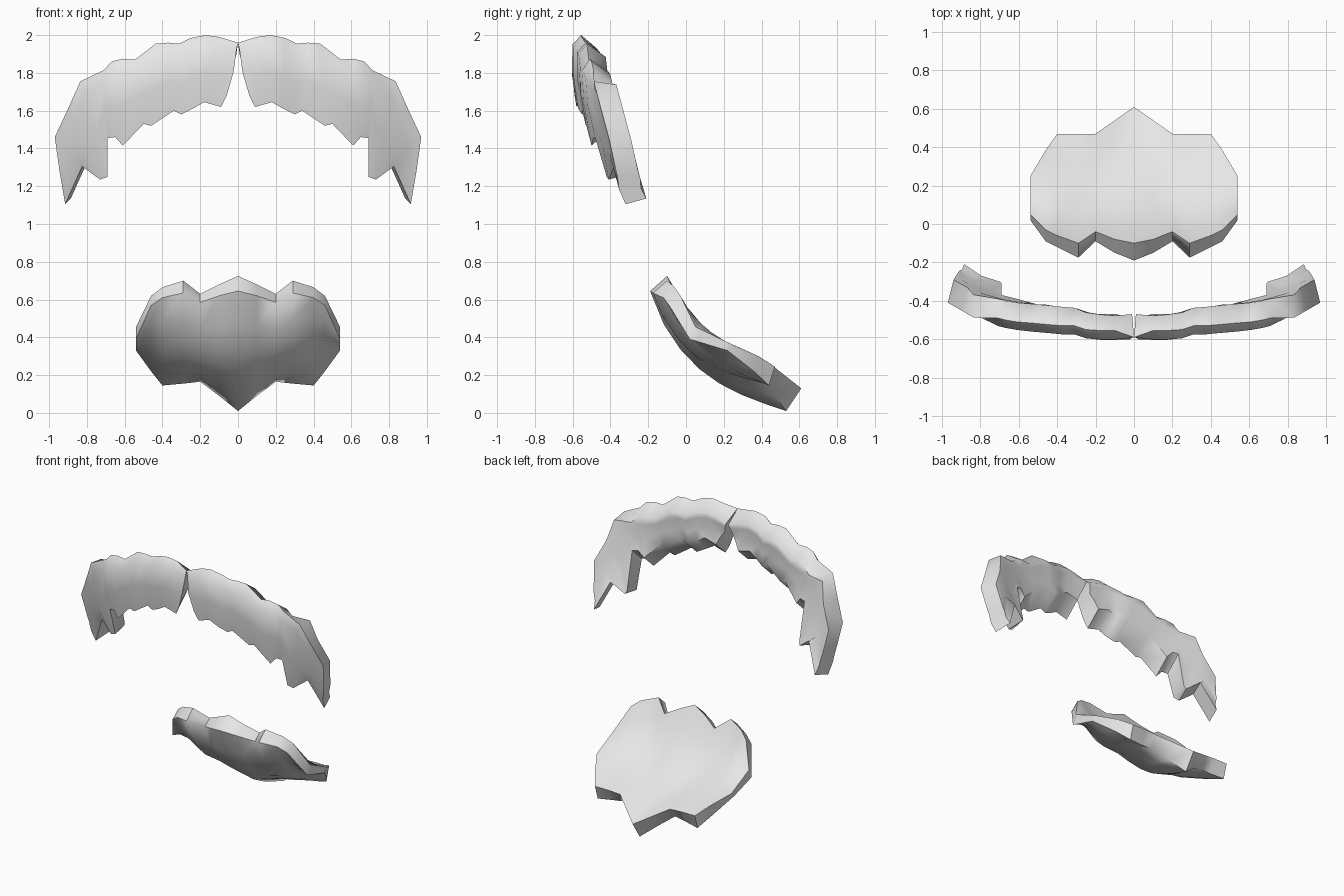
import bpy, bmesh, math
from mathutils import Vector

cube = bpy.data.objects.get("Cube")
if cube:
    bpy.data.objects.remove(cube, do_unlink=True)

# Single pale grey material
grey = bpy.data.materials.new("pale_grey")
grey.use_nodes = True
colour = (0.8, 0.8, 0.8, 1)
grey.diffuse_color = colour
shader = next(n for n in grey.node_tree.nodes if n.type == 'BSDF_PRINCIPLED')
shader.inputs["Base Color"].default_value = colour


def loft(name, rings, side=1):
    """Join closed cross-sections into a solid; side -1 mirrors it in x."""
    bm = bmesh.new()
    loops = [[bm.verts.new((side * p[0], p[1], p[2])) for p in ring] for ring in rings]
    count = len(loops[0])
    for a, b in zip(loops, loops[1:]):
        for i in range(count):
            j = (i + 1) % count
            bm.faces.new((a[i], a[j], b[j], b[i]))
    # End caps are ladders of quads across each section
    for ring in (loops[0], loops[-1]):
        for i in range(count // 2 - 1):
            bm.faces.new((ring[i], ring[i + 1], ring[count - 2 - i], ring[count - 1 - i]))
    bmesh.ops.recalc_face_normals(bm, faces=bm.faces[:])
    mesh = bpy.data.meshes.new(name)
    bm.to_mesh(mesh)
    bm.free()
    mesh.materials.append(grey)
    obj = bpy.data.objects.new(name, mesh)
    bpy.context.collection.objects.link(obj)
    return obj


def smooth(obj):
    bpy.ops.object.select_all(action='DESELECT')
    obj.select_set(True)
    bpy.context.view_layer.objects.active = obj
    bpy.ops.object.shade_smooth_by_angle(angle=math.radians(58))


# Fringe stations: top x, top z, top front y, bottom x, bottom z, bottom front y
fringe = [
    (0, 1.96, -.59, .06, 1.68, -.59),
    (.1, 1.99, -.605, .09, 1.62, -.58),
    (.17, 2, -.605, .18, 1.645, -.58),
    (.25, 1.985, -.6, .24, 1.61, -.57),
    (.31, 1.955, -.58, .3, 1.58, -.55),
    (.37, 1.96, -.58, .34, 1.6, -.55),
    (.435, 1.955, -.575, .46, 1.52, -.53),
    (.545, 1.87, -.565, .5, 1.53, -.53),
    (.61, 1.875, -.56, .61, 1.415, -.5),
    (.67, 1.86, -.55, .65, 1.46, -.49),
    (.71, 1.815, -.54, .69, 1.455, -.48),
    (.835, 1.755, -.49, .69, 1.25, -.42),
    (.9, 1.61, -.45, .73, 1.235, -.41),
    (.97, 1.46, -.41, .825, 1.305, -.38),
    (.945, 1.28, -.37, .915, 1.105, -.32),
]


def fringe_ring(tx, tz, ty, bx, bz, by):
    top, bottom = Vector((tx, ty, tz)), Vector((bx, by, bz))
    # Share of the side lock: nothing on the brow, full on the outer tines
    lock = min(1, max(0, (tx - .71) / .13))
    brow = 1 - lock
    depth = .12 + .03 * brow * min(1, tx / .4)
    inset = -.03 if tx > .85 else 0
    back_top = top + Vector((.01 * (tx < .1) + inset, depth, -.015 - .055 * brow))
    back_bottom = bottom + Vector((inset, .11, .03 + .07 * brow))
    lip = Vector((0, .05 * brow * min(1, tx * 10), 0))
    bow = Vector((-.01 * (tx < .01), -.012, 0))
    return [top + lip, top.lerp(bottom, .14), top.lerp(bottom, .55) + bow, bottom,
            back_bottom, back_top.lerp(back_bottom, .6) + bow,
            back_top.lerp(back_bottom, .2), back_top]


rings = [fringe_ring(*s) for s in fringe]
for name, side in (("left_fringe", 1), ("right_fringe", -1)):
    smooth(loft(name, rings, side))

# Chin tuft columns: x, then (y, z) of front rim, upper rim, upper tail, lower tail
tuft = [
    (0, (-.19, .645), (-.1, .725), (.61, .13), (.53, .01)),
    (.1, (-.15, .62), (-.08, .68), (.54, .185), (.47, .09)),
    (.2, (-.09, .585), (-.04, .63), (.47, .24), (.41, .165)),
    (.29, (-.175, .635), (-.1, .7), (.47, .245), (.42, .155)),
    (.4, (-.12, .61), (-.06, .665), (.47, .245), (.44, .145)),
    (.46, (-.09, .57), (-.03, .62), (.385, .3), (.36, .22)),
    (.54, (.02, .39), (.05, .455), (.25, .36), (.22, .33)),
]
STEPS = 8


def strand(x, start, end, sag):
    """Run of points down one column, sagging below the straight line."""
    points = []
    for i in range(STEPS):
        t = i / (STEPS - 1)
        dip = sag * math.sin(math.pi * t ** .8)
        points.append(Vector((x, start[0] + (end[0] - start[0]) * t - dip * .35,
                              start[1] + (end[1] - start[1]) * t - dip)))
    return points


def tuft_ring(x, front, upper, tail, under):
    reach = x / .54
    return (strand(x, upper, tail, .085 * (1 - reach ** 6))
            + strand(x, front, under, .14 * (1 - reach ** 3))[::-1])


columns = [tuft_ring(*c) for c in tuft]
mirrored = [[Vector((-p.x, p.y, p.z)) for p in ring] for ring in columns[:0:-1]]
smooth(loft("chin_tuft", mirrored + columns))
